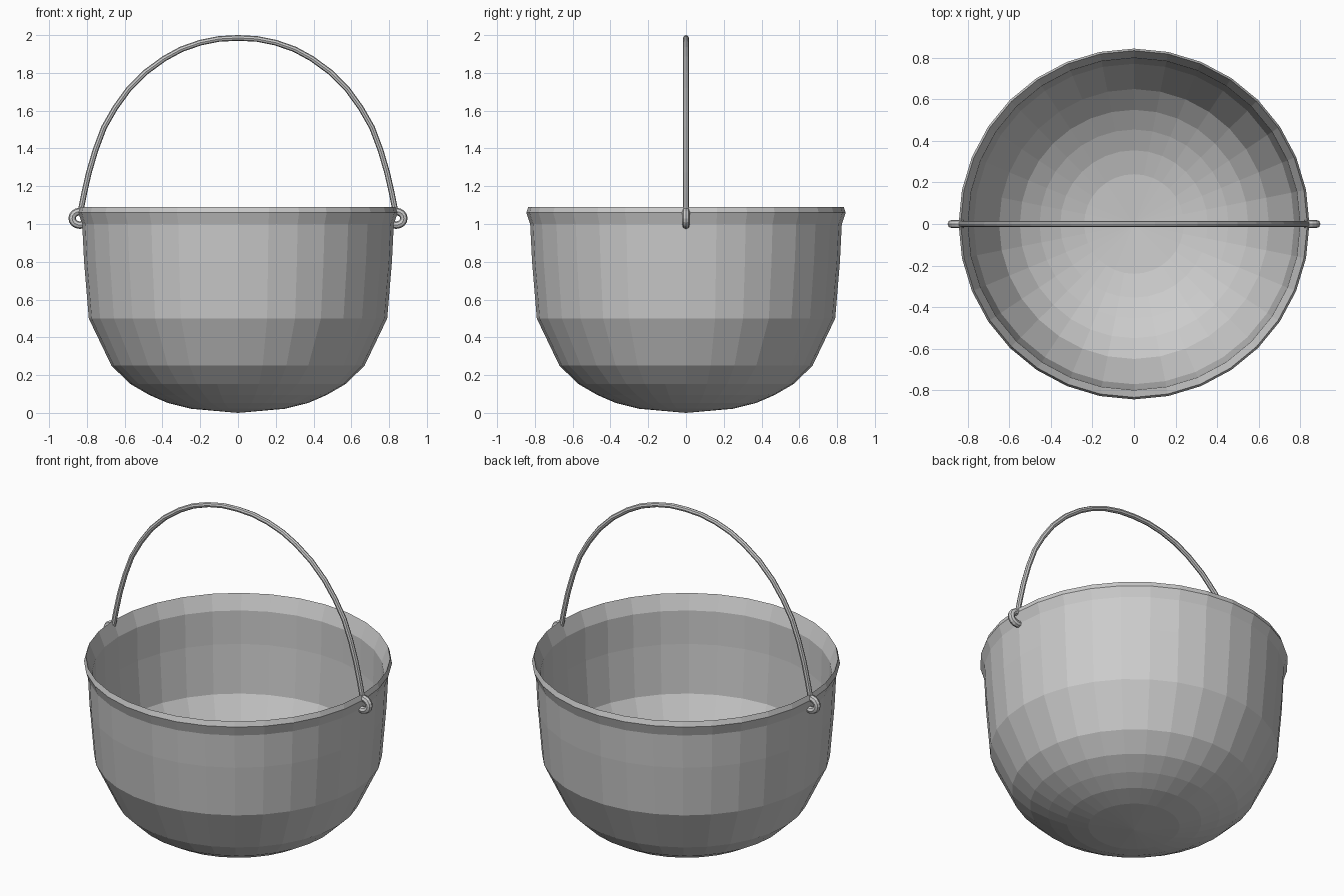
import bpy, math
from mathutils import Vector
from math import sin, cos, pi

if "Cube" in bpy.data.objects:
    bpy.data.objects.remove(bpy.data.objects["Cube"])


def make_object(name, verts, faces):
    mesh = bpy.data.meshes.new(name)
    mesh.from_pydata(verts, [], faces)
    mesh.update()
    ob = bpy.data.objects.new(name, mesh)
    bpy.context.collection.objects.link(ob)
    return ob


def lathe(name, profile, sides):
    """Revolve a profile; both ends are single points on the axis."""
    rings = profile[1:-1]
    verts = [(0, 0, profile[0][1])]
    for r, z in rings:
        for i in range(sides):
            a = 2 * pi * i / sides
            verts.append((r * cos(a), r * sin(a), z))
    verts.append((0, 0, profile[-1][1]))
    last = len(verts) - 1
    base = last - sides
    faces = []
    for i in range(sides):
        j = (i + 1) % sides
        faces.append((0, 1 + j, 1 + i))
        for k in range(len(rings) - 1):
            a, b = 1 + k * sides, 1 + (k + 1) * sides
            faces.append((a + i, a + j, b + j, b + i))
        faces.append((base + i, base + j, last))
    return make_object(name, verts, faces)


def tube(name, path, radius, sides=8):
    """Sweep a round section along a path in the xz plane."""
    pts = [Vector((x, 0, z)) for x, z in path]
    verts, faces = [], []
    for i, p in enumerate(pts):
        t = (pts[min(i + 1, len(pts) - 1)] - pts[max(i - 1, 0)]).normalized()
        side = Vector((0, 1, 0))
        up = t.cross(side)
        for s in range(sides):
            a = 2 * pi * s / sides
            verts.append(p + radius * (cos(a) * side + sin(a) * up))
    for i in range(len(pts) - 1):
        for s in range(sides):
            n = (s + 1) % sides
            a, b = i * sides, (i + 1) * sides
            faces.append((a + s, b + s, b + n, a + n))
    faces.append(tuple(range(sides)))
    faces.append(tuple(range(len(verts) - 1, len(verts) - sides - 1, -1)))
    return make_object(name, verts, faces)


# Pot: outer wall upward, flared rim, inner wall back down
lathe("pot", [
    (0, 0.0), (0.25, 0.022), (0.37, 0.052), (0.47, 0.095), (0.57, 0.153),
    (0.67, 0.25), (0.79, 0.50), (0.815, 0.80), (0.825, 1.0),
    (0.845, 1.06), (0.835, 1.09),
    (0.80, 1.0), (0.795, 0.80), (0.772, 0.51), (0.65, 0.265),
    (0.55, 0.17), (0.455, 0.113), (0.355, 0.07), (0.24, 0.042), (0, 0.025)], 32)

# Bail handle: half path mirrored over x
half = [(0.0, 1.985), (0.10, 1.98), (0.20, 1.96), (0.30, 1.925), (0.39, 1.876),
        (0.49, 1.803), (0.58, 1.712), (0.65, 1.615), (0.71, 1.51),
        (0.755, 1.39), (0.79, 1.27), (0.815, 1.16), (0.835, 1.06)]
tube("bail_handle", [(-x, z) for x, z in half[:0:-1]] + half, 0.015)

# Ears: half-ring loops on both sides of the rim
for sx, label in ((-1, "left"), (1, "right")):
    arc = [(sx * (0.837 + 0.041 * cos(a)), 1.03 + 0.036 * sin(a))
           for a in [math.radians(-110 + 220 * i / 10) for i in range(11)]]
    tube(label + "_ear", arc if sx < 0 else arc[::-1], 0.02)
